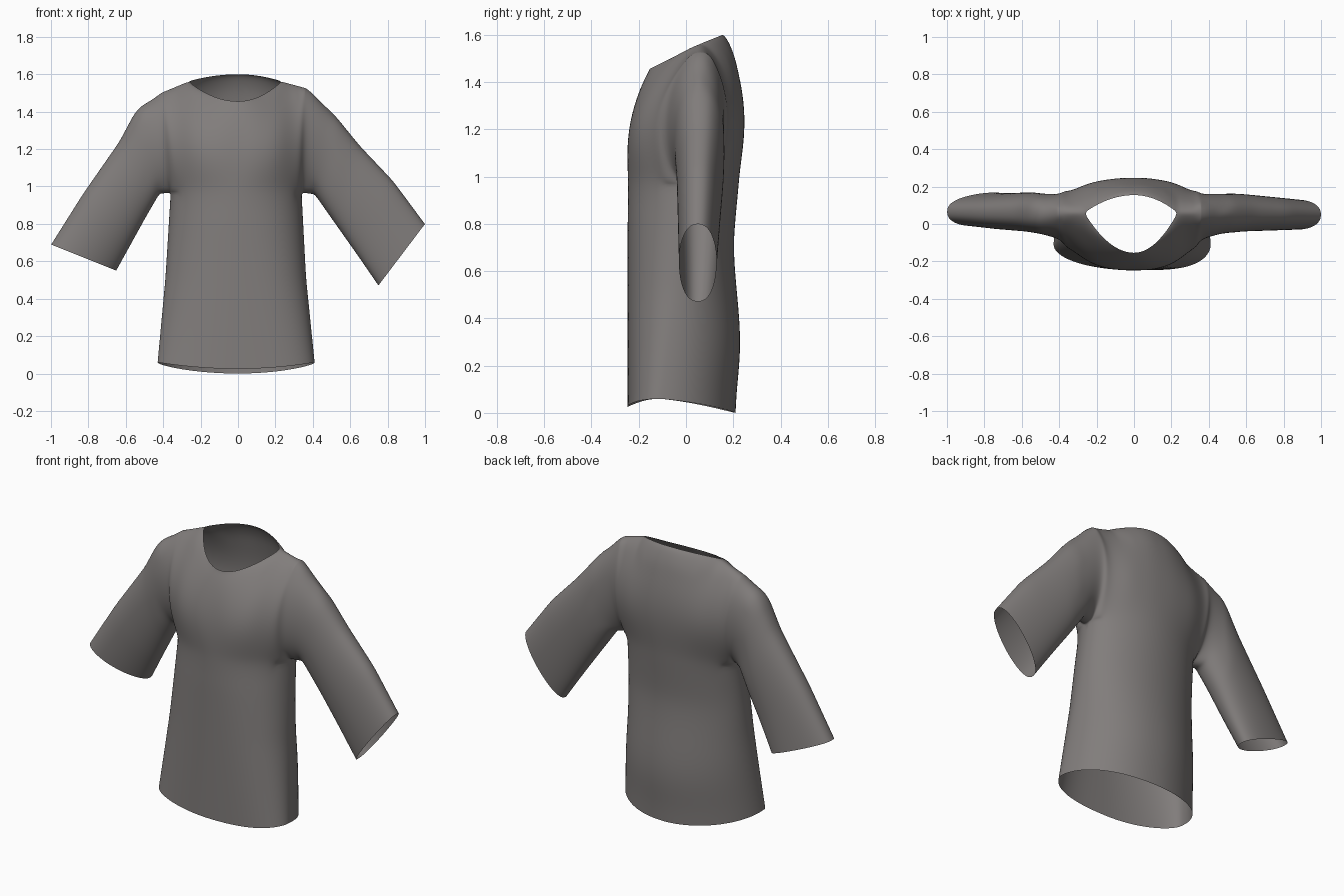
import bpy, bmesh, math

if "Cube" in bpy.data.objects:
    bpy.data.objects.remove(bpy.data.objects["Cube"])

N = 20                                   # half the torso columns
M = 16                                   # rows from underarm to shoulder
SN = math.sin(math.radians(40.5))        # column where the neckline meets the shoulder
S = [math.sin(math.pi / 2 * k / N) for k in range(-N, N + 1)]
V = [(1 - math.cos(math.pi * j / M)) / 2 for j in range(M + 1)]
UNDERARM_P = 1.95                        # roundness of the torso at the underarm


def lerp(a, b, t):
    return a + (b - a) * t


def curve(pts, x, smooth=False):
    """Interpolation through (x, y) pairs."""
    for (x0, y0), (x1, y1) in zip(pts, pts[1:]):
        if x <= x1:
            t = max(0, (x - x0) / (x1 - x0))
            return lerp(y0, y1, t * t * (3 - 2 * t) if smooth else t)
    return pts[-1][1]


def round_off(s, p):
    return max(0, 1 - abs(s) ** p) ** 0.5


def grid(bm, cols):
    vs = [[bm.verts.new(p) for p in c] for c in cols]
    for a, b in zip(vs, vs[1:]):
        for j in range(len(a) - 1):
            bm.faces.new((a[j], b[j], b[j + 1], a[j + 1]))


def side_x(s, left, right):
    return s * (left if s < 0 else right)


# Lower body: front (side=-1) or back (side=1) panel from hem to underarm
def lower_column(s, side):
    col = []
    for j in range(13):
        w = j / 12
        hem = (0.025 + 0.035 * s * s) if side < 0 else 0.06 * lerp(s * s, 1 - round_off(s, 2), .5)
        z = lerp(hem, 0.965, w)
        x = side_x(s, curve([(0, .43), (.5, .388), (1, .36)], w),
                   curve([(0, .41), (.5, .364), (1, .34)], w))
        mid = lerp(-0.11, 0.02, w)
        if side < 0:
            depth, p = -0.247, (2.0 if s < 0 else 3.6)
        else:
            depth, p = curve([(0, .21), (.3, .23), (.75, .202), (1, .225)], w, True), (1.8 if s < 0 else 2.3)
        y = lerp(mid, depth, round_off(s, lerp(p, UNDERARM_P, w)))
        col.append((x, y, z))
    return col


FRONT_BULGE = [(0, .012), (.4, .045), (SN, .075), (.78, .062), (.9, .075), (1, .115)]
BACK_BULGE = [(0, .043), (.4, .055), (SN, .078), (.78, .074), (.9, .085), (1, .132)]


# Upper body: from underarm line to neckline and shoulders
def upper_column(s, side):
    a = abs(s)
    n = max(0, 1 - (a / SN) ** 2)
    out = max(0, (a - SN) / (1 - SN))
    x0, x1 = side_x(s, .36, .34), side_x(s, .41, .36)
    shoulder = 1.562 - out * (.06 if s < 0 else .034)
    z1 = shoulder + n * (-.107 if side < 0 else .038)
    y0 = lerp(.02, -.247 if side < 0 else .225, round_off(s, UNDERARM_P))
    y1 = .06 + n * (-.215 if side < 0 else .095)
    bulge = curve(FRONT_BULGE if side < 0 else BACK_BULGE, a)
    col = []
    for v in V:
        full = 2 * math.sqrt(v * (1 - v))
        soft = full if v > .5 else lerp((2 * v) ** 2 * (3 - 4 * v), full, a ** 8)
        y = lerp(y0, y1, v ** 2.2) + side * bulge * soft
        col.append((lerp(x0, x1, v), y, lerp(.965, z1, v)))
    return col


# Sleeves: stations of (top x, top z, bottom x, bottom z, centre y, half depth)
RIGHT = [(.36, 1.528, .34, .965, .045, .125), (.425, 1.485, .375, .962, .05, .12),
         (.50, 1.405, .41, .957, .057, .11),
         (.65, 1.22, .52, .80, .06, .10), (.83, 1.03, .64, .63, .055, .09),
         (1.0, .80, .75, .47, .05, .08)]
LEFT = [(-.41, 1.502, -.36, .965, .045, .125), (-.485, 1.472, -.39, .963, .05, .12),
        (-.555, 1.39, -.42, .96, .055, .11), (-.635, 1.24, -.49, .84, .06, .105),
        (-.83, .96, -.57, .695, .06, .095), (-1.0, .69, -.65, .55, .065, .085)]


def sleeve_columns(st, side, seam, twist):
    cols = [seam]
    for k, (p, q) in enumerate(zip(st, st[1:])):
        n = 2 if k < 2 else 4
        for i in range(1, n + 1):
            t = i / n
            tx, tz, bx, bz, yc, d = (lerp(m, o, t) for m, o in zip(p, q))
            blend = max(0, 1 - (k + t) / 2)      # ease seam shape into the tube
            lean = twist * max(0, k + t - 2) / 3
            col = []
            for j, v in enumerate(V):
                y = yc + side * d * (4 * v * (1 - v)) ** 0.42 + lean * (1 - v) ** 2
                y = lerp(y, seam[j][1], blend)
                col.append((lerp(bx, tx, v), y, lerp(bz, tz, v)))
            cols.append(col)
    return cols


bm = bmesh.new()
for side in (-1, 1):
    upper = [upper_column(s, side) for s in S]
    grid(bm, [lower_column(s, side) for s in S])
    grid(bm, upper)
    grid(bm, sleeve_columns(LEFT, side, upper[0], .05))
    grid(bm, sleeve_columns(RIGHT, side, upper[-1], 0))
bmesh.ops.remove_doubles(bm, verts=bm.verts, dist=0.0008)

# Relax the panels where they meet, leaving the open edges and underarms alone
for _ in range(10):
    inner = [v for v in bm.verts if not v.is_boundary and .85 < v.co.z < 1.49
             and abs(v.co.x) < .5 and (v.co.z > 1.0 or abs(v.co.x) < .31)]
    bmesh.ops.smooth_vert(bm, verts=inner, factor=0.5,
                          use_axis_x=True, use_axis_y=True, use_axis_z=True)
bmesh.ops.recalc_face_normals(bm, faces=bm.faces)

mesh = bpy.data.meshes.new("tunic")
bm.to_mesh(mesh)
bm.free()
tunic = bpy.data.objects.new("tunic", mesh)
bpy.context.collection.objects.link(tunic)

grey = bpy.data.materials.new("warm grey cloth")
grey.diffuse_color = (0.22, 0.205, 0.20, 1)
grey.use_nodes = True
grey.node_tree.nodes["Principled BSDF"].inputs["Base Color"].default_value = grey.diffuse_color
mesh.materials.append(grey)
for p in mesh.polygons:
    p.use_smooth = True
sub = tunic.modifiers.new("smooth cloth", 'SUBSURF')
sub.levels = sub.render_levels = 1
